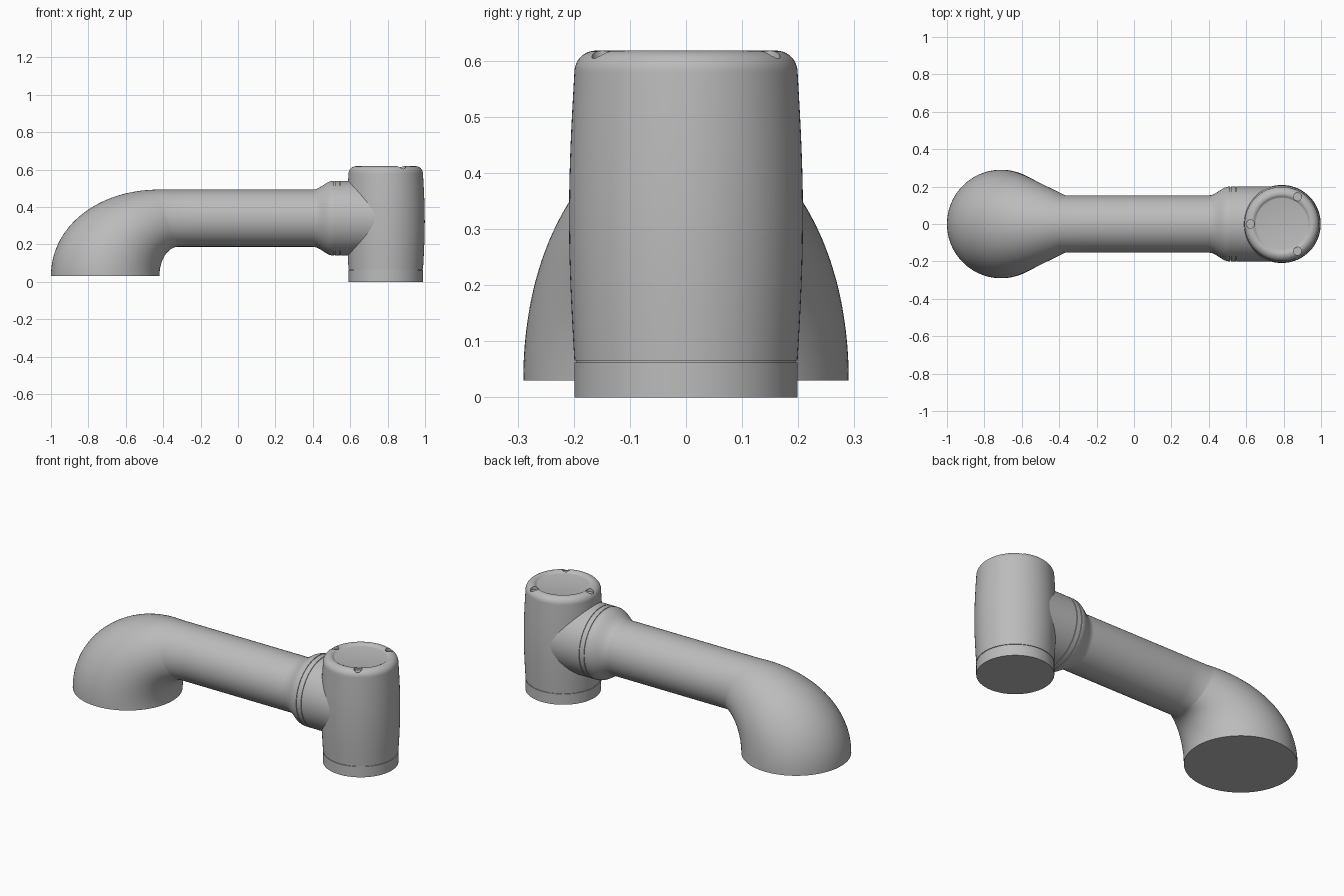
import bpy, bmesh
from math import sin, cos, pi, radians
from mathutils import Matrix, Vector

cube = bpy.data.objects.get("Cube")
if cube:
    bpy.data.objects.remove(cube, do_unlink=True)

SIDES = 96
AXIS_Z = 0.34      # height of the arm's axis
COLUMN_X = 0.79    # centre of the upright column

grey = bpy.data.materials.new("satin grey")
grey.use_nodes = True
grey.diffuse_color = (0.5, 0.5, 0.5, 1)
grey.node_tree.nodes["Principled BSDF"].inputs["Base Color"].default_value = (0.5, 0.5, 0.5, 1)


def finish(name, bm):
    bmesh.ops.recalc_face_normals(bm, faces=bm.faces)
    mesh = bpy.data.meshes.new(name)
    bm.to_mesh(mesh)
    bm.free()
    mesh.materials.append(grey)
    obj = bpy.data.objects.new(name, mesh)
    bpy.context.collection.objects.link(obj)
    return obj


def smooth(obj):
    bpy.ops.object.select_all(action='DESELECT')
    obj.select_set(True)
    bpy.context.view_layer.objects.active = obj
    bpy.ops.object.shade_smooth_by_angle(angle=radians(35))


def loft(name, rings):
    """Skin a list of closed point rings and cap both ends."""
    bm = bmesh.new()
    loops = [[bm.verts.new(p) for p in ring] for ring in rings]
    for a, b in zip(loops, loops[1:]):
        for i in range(SIDES):
            j = (i + 1) % SIDES
            bm.faces.new((a[i], a[j], b[j], b[i]))
    bm.faces.new(loops[0])
    bm.faces.new(loops[-1])
    return finish(name, bm)


def lathe(name, profile, matrix):
    """Turn (radius, height) pairs around the local z axis."""
    angles = [2 * pi * i / SIDES for i in range(SIDES)]
    return loft(name, [[matrix @ Vector((r * cos(a), r * sin(a), h)) for a in angles]
                       for r, h in profile])


def groove(radius, height, width=0.004, depth=0.004):
    """Narrow seam cut into a turned profile."""
    return [(radius, height), (radius - depth, height),
            (radius - depth, height + width), (radius, height + width)]


# Flared elbow and straight tube as one sweep between outer and inner curves
def section(outer, inner, half_width):
    mid, half = (outer + inner) / 2, (outer - inner) / 2
    return [mid + half * cos(a) + Vector((0, half_width * sin(a), 0))
            for a in (2 * pi * i / SIDES for i in range(SIDES))]


rings = []
steps = 32
for k in range(steps + 1):
    t = pi / 2 * k / steps
    c, s = max(cos(t), 0), sin(t)
    outer = Vector((-0.42 - 0.58 * c ** 0.97, 0, 0.03 + 0.463 * s ** 0.97))
    inner = Vector((-0.32 - 0.10 * c, 0, 0.03 + 0.157 * s))
    rings.append(section(outer, inner, 0.153 + 0.137 * c ** 0.95))
for x in (-0.25, 0.44):
    rings.append(section(Vector((x, 0, AXIS_Z + 0.153)),
                         Vector((x, 0, AXIS_Z - 0.153)), 0.153))
smooth(loft("elbow_and_tube", rings))

# Collar joining the tube to the column, turned around the x axis
flare = [(0.1765 - 0.0235 * cos(pi * k / 10), 0.40 + 0.011 * k) for k in range(11)]
collar = flare + groove(0.2, 0.514) + groove(0.2, 0.545) + [(0.2, COLUMN_X)]
along_x = Matrix.Translation((0, 0, AXIS_Z)) @ Matrix.Rotation(pi / 2, 4, 'Y')
smooth(lathe("collar", collar, along_x))

# Upright column with base seam, gentle bulge, rounded rim and dished cap
profile = [(0.199, 0)] + groove(0.199, 0.062)
for k in range(1, 21):
    f = k / 20
    profile.append((0.199 + 0.0095 * sin(pi * f), 0.066 + 0.512 * f))
for k in range(1, 11):
    a = pi / 2 * k / 10
    profile.append((0.161 + 0.038 * cos(a), 0.579 + 0.039 * sin(a)))
profile += [(0.154, 0.617), (0.147, 0.613), (0.142, 0.608), (0.138, 0.607)]
column = lathe("column", profile, Matrix.Translation((COLUMN_X, 0, 0)))

# Three small round recesses in the rim
bm = bmesh.new()
for angle in (60, 180, 300):
    a = radians(angle)
    spot = Matrix.Translation((COLUMN_X + 0.168 * cos(a), 0.168 * sin(a), 0.65))
    bmesh.ops.create_cone(bm, cap_ends=True, segments=32, radius1=0.022,
                          radius2=0.022, depth=0.1, matrix=spot)
cutter = finish("rim_recess_cutter", bm)
cutter.hide_render = True
cut = column.modifiers.new("rim recesses", 'BOOLEAN')
cut.operation = 'DIFFERENCE'
cut.solver = 'EXACT'
cut.object = cutter
bpy.ops.object.select_all(action='DESELECT')
column.select_set(True)
bpy.context.view_layer.objects.active = column
bpy.ops.object.modifier_apply(modifier=cut.name)
bpy.data.objects.remove(cutter, do_unlink=True)
smooth(column)
